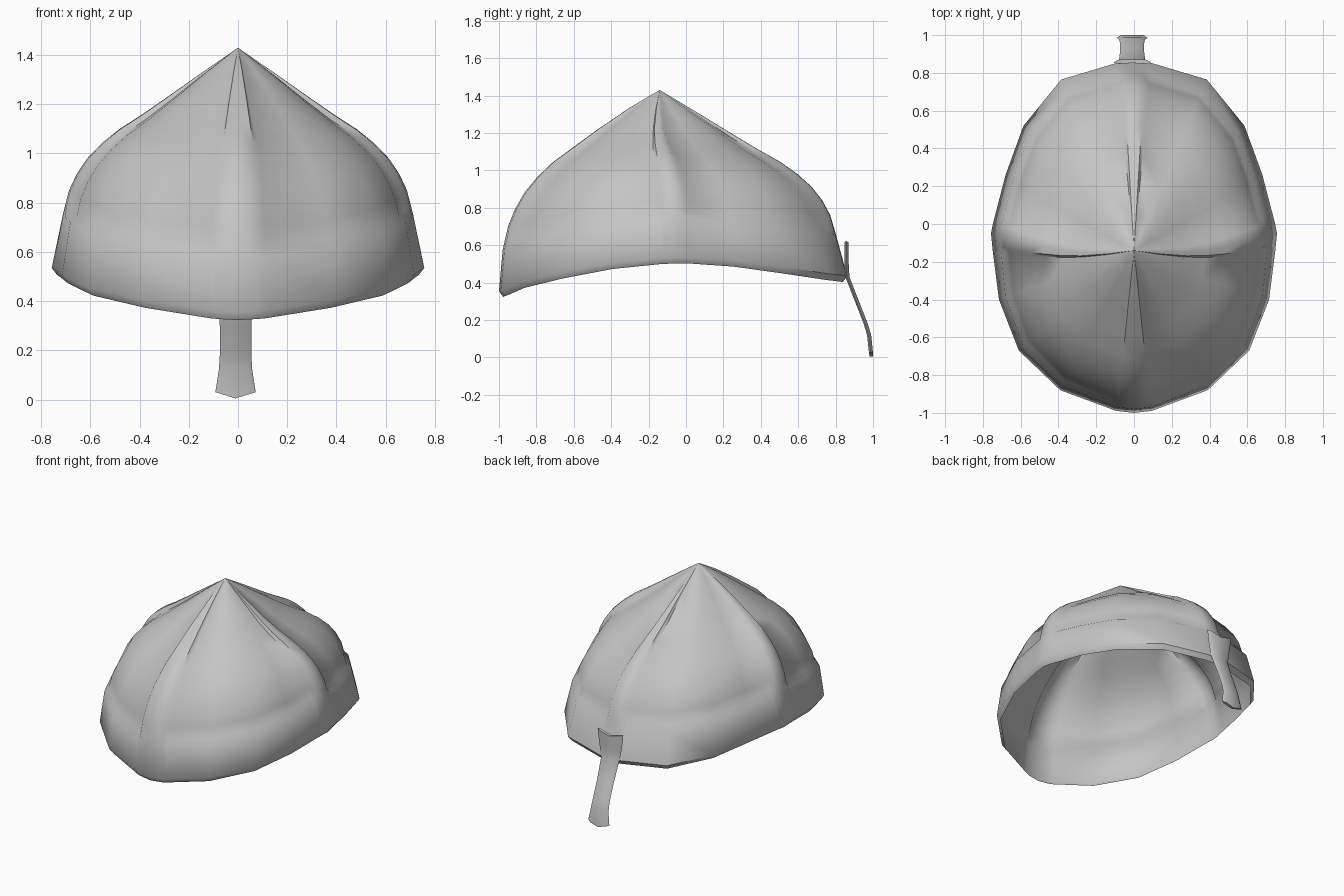
import bpy, math
from mathutils import Vector

if "Cube" in bpy.data.objects:
    bpy.data.objects.remove(bpy.data.objects["Cube"])

steel = bpy.data.materials.new("steel grey")
steel.diffuse_color = (0.56, 0.56, 0.56, 1)
steel.use_nodes = True
steel.node_tree.nodes["Principled BSDF"].inputs["Base Color"].default_value = steel.diffuse_color


def make(name, verts, faces, angle):
    me = bpy.data.meshes.new(name)
    me.from_pydata([tuple(v) for v in verts], [], faces)
    me.materials.append(steel)
    ob = bpy.data.objects.new(name, me)
    bpy.context.collection.objects.link(ob)
    bpy.ops.object.select_all(action='DESELECT')
    ob.select_set(True)
    bpy.context.view_layer.objects.active = ob
    bpy.ops.object.shade_smooth_by_angle(angle=math.radians(angle))
    return ob


# Half outline of the rim: x, y, rim z, band top z, sunk panel flag
half = [
    (0.00, -1.00, 0.355, 0.575, 0), (0.09, -0.99, 0.360, 0.580, 0),
    (0.12, -0.98, 0.363, 0.583, 1), (0.39, -0.88, 0.405, 0.620, 1),
    (0.61, -0.67, 0.455, 0.670, 1), (0.715, -0.40, 0.505, 0.720, 1),
    (0.747, -0.15, 0.530, 0.745, 1), (0.75, -0.12, 0.532, 0.750, 0),
    (0.757, -0.05, 0.535, 0.752, 0), (0.745, 0.01, 0.535, 0.750, 0),
    (0.737, 0.04, 0.533, 0.748, 1), (0.68, 0.26, 0.518, 0.725, 1),
    (0.585, 0.52, 0.483, 0.695, 1), (0.385, 0.765, 0.447, 0.662, 1),
    (0.09, 0.853, 0.437, 0.650, 1), (0.06, 0.858, 0.435, 0.648, 0),
    (0.00, 0.862, 0.435, 0.648, 0)]
ring = half + [(-x, y, a, b, s) for x, y, a, b, s in half[-2:0:-1]]

# Dome profile: fraction out from the apex, fraction of dome height
profile = [(0.1, 0.927), (0.2, 0.855), (0.4, 0.707), (0.55, 0.598), (0.68, 0.51),
           (0.78, 0.425), (0.86, 0.338), (0.92, 0.245), (0.965, 0.145), (0.988, 0.05)]
apex = Vector((0, -0.14, 1.43))
core = Vector((0, -0.1, 0.45))

verts, faces = [apex], []
columns = []
for x, y, zr, zb, sunk in ring:
    front = max(0, -(y + 0.1) / 0.9)
    side = max(0, 1 - abs(y + 0.05) / 0.5)
    k = 0.94 + 0.038 * front
    top = Vector((x * k, -0.1 + (y + 0.1) * k, zb))
    col = []
    for f, h in profile:
        h += 0.045 * front * 4 * f * (1 - f)
        p = Vector((apex.x + (top.x - apex.x) * f,
                    apex.y + (top.y - apex.y) * f,
                    zb + (apex.z - zb) * h))
        p.y -= 0.045 * side * math.sin(math.pi * f)      # side ribs bow forward
        if sunk:                                         # panels sit below the ribs
            p += (core - p).normalized() * 0.022 * min(1, f / 0.5)
        col.append(p)
    col.append(top)                                      # top of the band
    col.append(Vector((x, y, zr)))                       # rim
    col.append(Vector((x * 0.967, -0.1 + (y + 0.1) * 0.975, zr - 0.032)))  # folded lip
    columns.append(col)

# Helmet shell
n, rows = len(columns), len(columns[0])
for col in columns:
    verts += col
for i in range(n):
    j = (i + 1) % n
    a, b = 1 + i * rows, 1 + j * rows
    faces.append((0, a, b))
    for r in range(rows - 1):
        faces.append((a + r, a + r + 1, b + r + 1, b + r))
make("helmet_shell", verts, faces, 50)

# Nose guard: z, outer y, half width
stations = [(0.622, 0.870, 0.100), (0.58, 0.870, 0.096), (0.50, 0.870, 0.084),
            (0.43, 0.874, 0.070), (0.30, 0.925, 0.064), (0.18, 0.972, 0.064),
            (0.12, 0.990, 0.068), (0.03, 1.000, 0.082)]
verts, faces = [], []
for i, (z, y, w) in enumerate(stations):
    dip = 0.025 if i in (0, len(stations) - 1) else 0
    section = [(-1, -0.014), (-0.72, 0), (0, 0), (0.72, 0), (1, -0.014),
               (0.8, -0.022), (0, -0.018), (-0.8, -0.022)]
    verts += [(-0.01 + u * w, y + d, z - dip * (1 - abs(u))) for u, d in section]
m = 8
for i in range(len(stations) - 1):
    for k in range(m):
        a, b = i * m + k, i * m + (k + 1) % m
        faces.append((a, b, b + m, a + m))
for s in (0, (len(stations) - 1) * m):
    ends = [(0, 1, 7), (1, 2, 6, 7), (2, 3, 5, 6), (3, 4, 5)]
    faces += [tuple(s + q for q in (e if s else e[::-1])) for e in ends]
make("nose_guard", verts, faces, 40)
